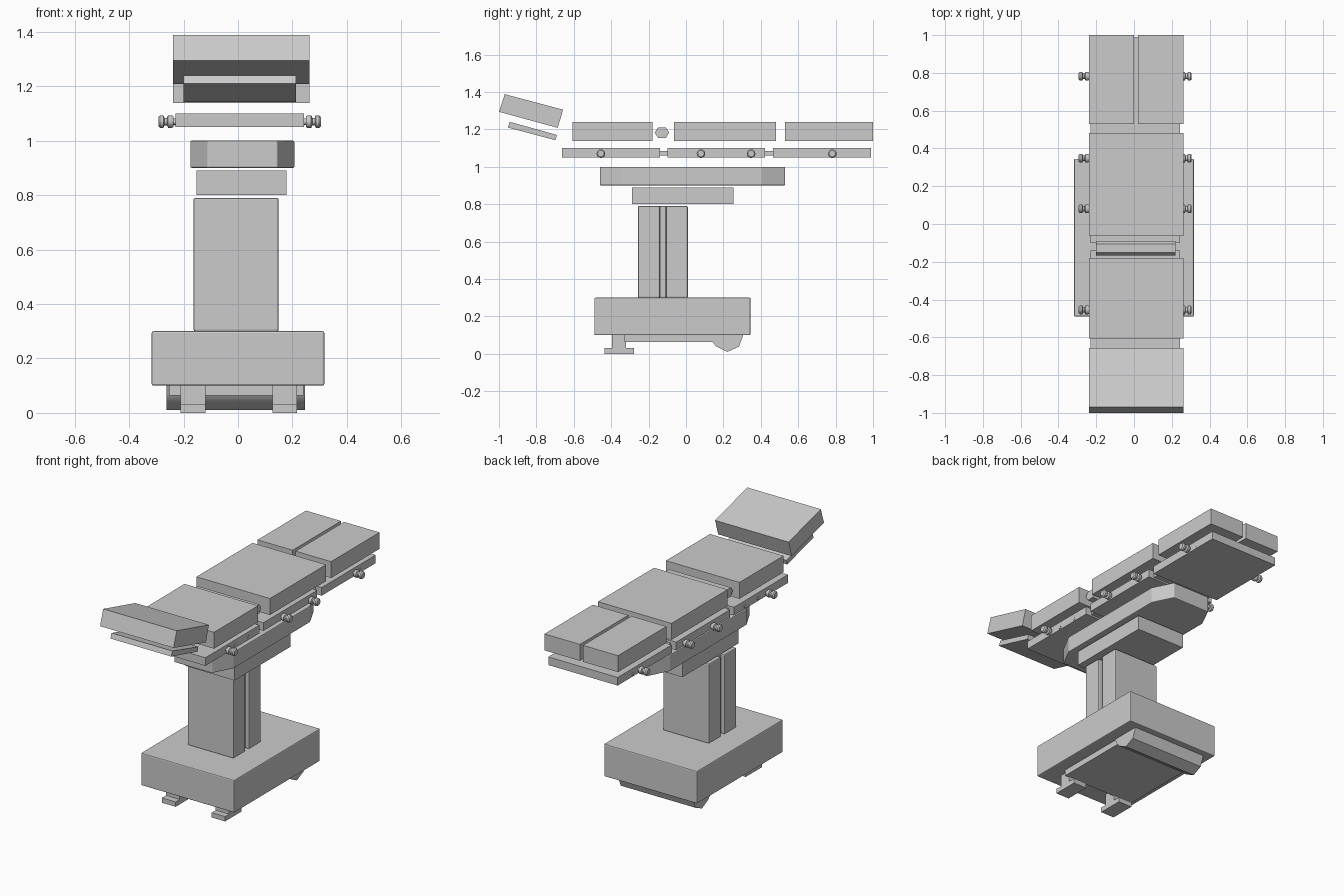
import bpy, bmesh, math
from mathutils import Vector, Matrix

if "Cube" in bpy.data.objects:
    bpy.data.objects.remove(bpy.data.objects["Cube"])


def finish(name, bm, bevel=0.0, smooth=False):
    bmesh.ops.recalc_face_normals(bm, faces=bm.faces)
    me = bpy.data.meshes.new(name)
    bm.to_mesh(me)
    bm.free()
    ob = bpy.data.objects.new(name, me)
    bpy.context.collection.objects.link(ob)
    if bevel:
        mod = ob.modifiers.new("bevel", 'BEVEL')
        mod.width = bevel
        mod.segments = 2
        mod.limit_method = 'ANGLE'
        mod.angle_limit = math.radians(40)
    if smooth:
        bpy.context.view_layer.objects.active = ob
        ob.select_set(True)
        bpy.ops.object.shade_smooth_by_angle(angle=math.radians(40))
        ob.select_set(False)
    return ob


def prism(name, points, depth, bevel=0.0, smooth=False):
    """Extrude a closed 3D outline along the depth vector."""
    bm = bmesh.new()
    face = bm.faces.new([bm.verts.new(p) for p in points])
    new = bmesh.ops.extrude_face_region(bm, geom=[face])["geom"]
    bmesh.ops.translate(bm, vec=Vector(depth),
                        verts=[v for v in new if isinstance(v, bmesh.types.BMVert)])
    return finish(name, bm, bevel, smooth)


def side_profile(name, yz, x0, x1, **kw):
    return prism(name, [(x0, y, z) for y, z in yz], (x1 - x0, 0, 0), **kw)


def plan_profile(name, xy, z0, z1, **kw):
    return prism(name, [(x, y, z0) for x, y in xy], (0, 0, z1 - z0), **kw)


def box(name, x, y, z, **kw):
    return plan_profile(name, [(x[0], y[0]), (x[1], y[0]), (x[1], y[1]), (x[0], y[1])],
                        z[0], z[1], **kw)


# Base and underside
box("base", (-0.317, 0.317), (-0.49, 0.345), (0.1, 0.3), bevel=0.006)
box("base_underplate", (-0.254, 0.24), (-0.33, 0.15), (0.063, 0.102))
side_profile("rear_roller_housing",
             [(0.123, 0.102), (0.14, 0.065), (0.16, 0.04), (0.22, 0.01),
              (0.283, 0.038), (0.307, 0.102)], -0.263, 0.246, smooth=True)
for side, x in (("left", (-0.212, -0.119)), ("right", (0.126, 0.217))):
    side_profile(side + "_foot",
                 [(-0.435, 0), (-0.277, 0), (-0.277, 0.03), (-0.322, 0.03),
                  (-0.322, 0.102), (-0.396, 0.102), (-0.396, 0.03), (-0.435, 0.03)], *x)

# Column with a vertical groove on each side
L, R, G = -0.163, 0.149, 0.025
plan_profile("column",
             [(L, -0.257), (R, -0.257), (R, -0.14), (R - G, -0.14), (R - G, -0.107),
              (R, -0.107), (R, 0.01), (L, 0.01), (L, -0.107), (L + G, -0.107),
              (L + G, -0.14), (L, -0.14)], 0.3, 0.79, bevel=0.006)
box("column_collar", (-0.153, 0.179), (-0.289, 0.254), (0.8, 0.89))

# Saddle with chamfered corners
plan_profile("saddle",
             [(-0.112, -0.46), (0.144, -0.46), (0.207, -0.34), (0.207, 0.405),
              (0.144, 0.53), (-0.112, 0.53), (-0.175, 0.405), (-0.175, -0.34)],
             0.9, 1.0, bevel=0.005)

# Frame plates and their hinges
for name, y in (("back", (-0.663, -0.139)), ("seat", (-0.10, 0.422)), ("leg", (0.465, 0.99))):
    box(name + "_frame_plate", (-0.229, 0.243), y, (1.05, 1.10))
for name, y in (("back", (-0.141, -0.098)), ("leg", (0.42, 0.467))):
    box(name + "_hinge", (-0.19, 0.204), y, (1.06, 1.085))

# Cushions
CX = (-0.238, 0.262)
box("back_cushion", CX, (-0.607, -0.179), (1.139, 1.24))
box("seat_cushion", CX, (-0.064, 0.481), (1.139, 1.24))
box("left_leg_cushion", (CX[0], 0.0), (0.53, 1.0), (1.139, 1.24))
box("right_leg_cushion", (0.021, CX[1]), (0.53, 1.0), (1.139, 1.24))
side_profile("lumbar_bar",
             [(-0.168, 1.183), (-0.15, 1.209), (-0.107, 1.209), (-0.09, 1.183),
              (-0.107, 1.155), (-0.15, 1.155)], -0.2, 0.221)

# Tilted headrest
side_profile("head_cushion",
             [(-0.969, 1.388), (-0.657, 1.305), (-0.686, 1.208), (-1.0, 1.294)], *CX)
side_profile("head_plate",
             [(-0.942, 1.24), (-0.69, 1.17), (-0.698, 1.142), (-0.953, 1.21)], -0.2, 0.213)


# Spool-shaped clamp knobs along both sides
def lathe(name, profile, origin, sign, segments=16):
    bm = bmesh.new()
    verts = [bm.verts.new((d * sign, 0, r)) for d, r in profile]
    edges = [bm.edges.new(pair) for pair in zip(verts, verts[1:])]
    bmesh.ops.spin(bm, geom=verts + edges, cent=(0, 0, 0), axis=(1, 0, 0),
                   angle=math.tau, steps=segments)
    bmesh.ops.remove_doubles(bm, verts=bm.verts, dist=1e-5)
    bmesh.ops.translate(bm, vec=Vector(origin), verts=bm.verts)
    return finish(name, bm, smooth=True)


SPOOL = [(-0.005, 0), (-0.005, 0.012), (0.006, 0.012), (0.006, 0.019), (0.012, 0.023),
         (0.026, 0.023), (0.030, 0.014), (0.039, 0.014), (0.043, 0.023),
         (0.055, 0.023), (0.062, 0.017), (0.062, 0)]
STUD = [(-0.004, 0), (-0.004, 0.010), (0.002, 0.010), (0.002, 0)]
for side, sign, x in (("left", -1, -0.231), ("right", 1, 0.243)):
    for i, y in enumerate((-0.455, 0.08, 0.348, 0.782)):
        lathe(f"{side}_knob_{i + 1}", SPOOL, (x, y, 1.07), sign)
    for i, y in enumerate((-0.374, -0.246, 0.84)):
        lathe(f"{side}_stud_{i + 1}", STUD, (x, y, 1.066), sign, 10)
